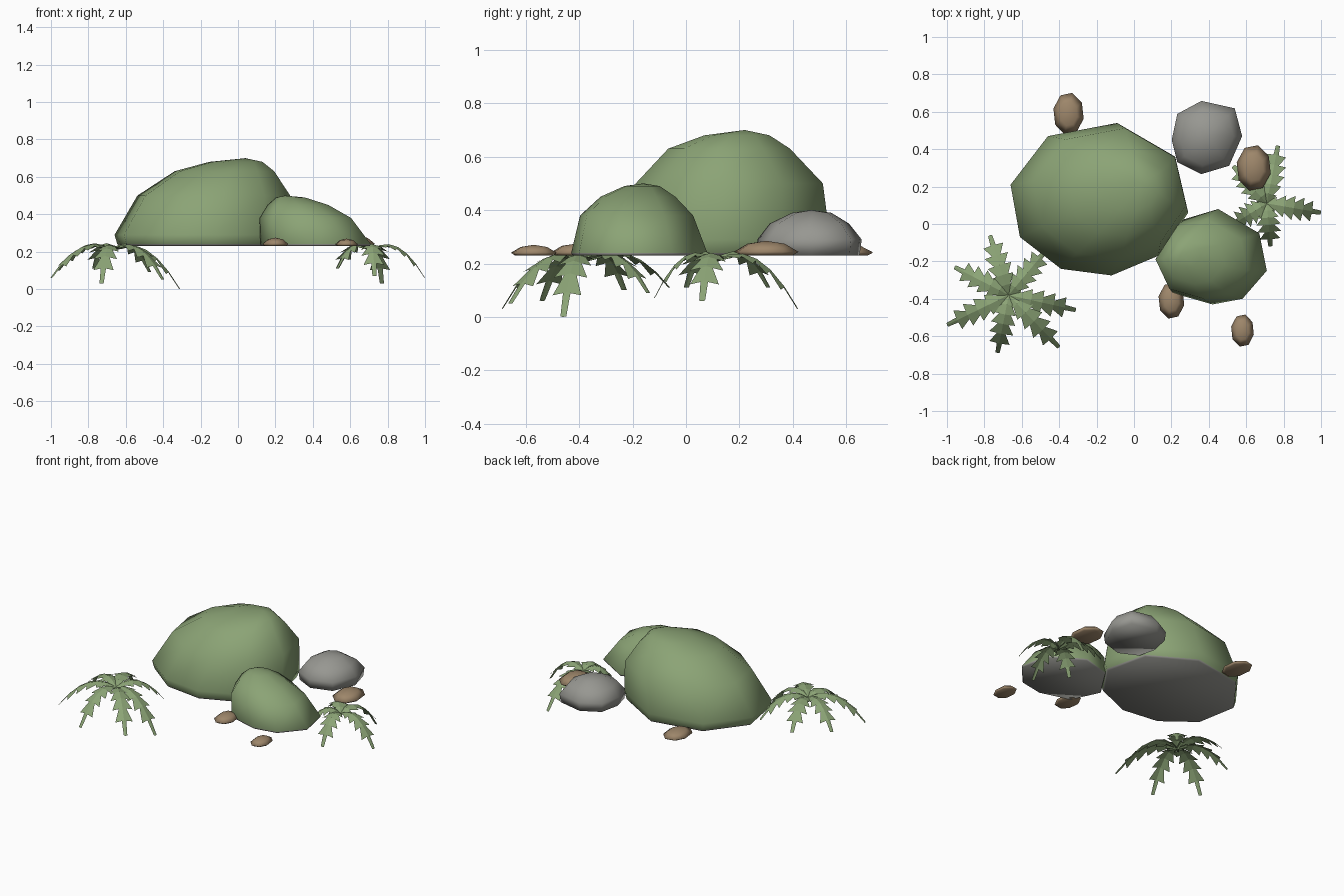
import bpy
import math
from mathutils import Vector

cube = bpy.data.objects.get("Cube")
if cube:
    bpy.data.objects.remove(cube, do_unlink=True)


def material(name, rgb):
    mat = bpy.data.materials.new(name)
    mat.use_nodes = True
    mat.diffuse_color = (*rgb, 1)
    mat.node_tree.nodes["Principled BSDF"].inputs["Base Color"].default_value = (*rgb, 1)
    return mat


moss = material("moss green", (0.26, 0.37, 0.18))
stone = material("stone grey", (0.31, 0.31, 0.285))
earth = material("pebble brown", (0.34, 0.24, 0.145))

GROUND = 0.23


def make_object(name, verts, faces, mats):
    mesh = bpy.data.meshes.new(name)
    mesh.from_pydata(verts, [], faces)
    for mat in mats:
        mesh.materials.append(mat)
    obj = bpy.data.objects.new(name, mesh)
    bpy.context.collection.objects.link(obj)
    mesh.shade_smooth()
    return obj


def rock(name, outline, centre, rings, top, mats):
    """Loft a plan outline (counter-clockwise) through rings of (z, scale, x, y)."""
    n = len(outline)
    verts = []
    for z, s, cx, cy in rings:
        verts += [(cx + s * (x - centre[0]), cy + s * (y - centre[1]), z) for x, y in outline]
    verts.append(top)
    faces = [tuple(reversed(range(n)))]
    for r in range(len(rings) - 1):
        for i in range(n):
            j = (i + 1) % n
            faces.append((r * n + i, r * n + j, (r + 1) * n + j, (r + 1) * n + i))
    last = (len(rings) - 1) * n
    faces += [(last + i, last + (i + 1) % n, len(verts) - 1) for i in range(n)]
    obj = make_object(name, verts, faces, mats)
    # bare stone on the underside of mossy rocks
    if len(mats) > 1:
        for poly in obj.data.polygons:
            if poly.center.z < GROUND + 0.008:
                poly.material_index = 1
    return obj


# Large mossy boulder, leaning back and to the left
rock("large_mossy_rock",
     [(0.29, 0.06), (0.22, 0.36), (-0.09, 0.54), (-0.46, 0.47), (-0.66, 0.21),
      (-0.61, -0.07), (-0.39, -0.24), (-0.12, -0.275), (0.13, -0.17)],
     (-0.18, 0.13),
     [(GROUND, 0.95, -0.18, 0.13), (0.24, 0.97, -0.18, 0.13), (0.29, 1, -0.18, 0.13),
      (0.50, 0.86, -0.125, 0.16), (0.63, 0.56, -0.07, 0.16), (0.68, 0.3, -0.01, 0.19)],
     (0.04, 0.22, 0.70), [moss, stone])

# Smaller mossy boulder
rock("small_mossy_rock",
     [(0.71, -0.25), (0.67, -0.05), (0.45, 0.08), (0.25, 0.02), (0.12, -0.18),
      (0.21, -0.37), (0.42, -0.43), (0.58, -0.40)],
     (0.415, -0.175),
     [(GROUND, 0.98, 0.415, -0.175), (0.24, 1, 0.415, -0.175), (0.38, 0.83, 0.36, -0.185),
      (0.45, 0.55, 0.32, -0.18), (0.49, 0.26, 0.28, -0.165)],
     (0.25, -0.16, 0.50), [moss, stone])

# Bare grey rock
rock("grey_rock",
     [(0.58, 0.47), (0.54, 0.62), (0.36, 0.66), (0.23, 0.59), (0.20, 0.45),
      (0.23, 0.33), (0.36, 0.265), (0.51, 0.31)],
     (0.39, 0.46),
     [(GROUND, 0.95, 0.39, 0.46), (0.29, 0.99, 0.39, 0.46), (0.35, 0.75, 0.39, 0.46),
      (0.39, 0.37, 0.39, 0.47)],
     (0.39, 0.47, 0.40), [stone])

# Pebbles: x, y, half width, half depth, height
pebbles = [(-0.35, 0.59, 0.08, 0.11, 0.045), (0.64, 0.30, 0.09, 0.12, 0.055),
           (0.20, -0.41, 0.068, 0.095, 0.045), (0.58, -0.57, 0.06, 0.085, 0.04)]
for k, (x, y, rx, ry, h) in enumerate(pebbles):
    ring = [(rx * math.cos(a), ry * math.sin(a))
            for a in (math.tau * (i + 0.5) / 8 + 0.15 for i in range(8))]
    rock(f"pebble_{k + 1}", ring, (0, 0),
         [(GROUND, 0.85, x, y), (GROUND + h * 0.25, 1.04, x, y), (GROUND + h * 0.8, 0.6, x, y)],
         (x, y, GROUND + h), [earth])


def fern(name, centre, tips, teeth=6):
    """Ring of drooping, saw-edged leaves from the centre to each tip."""
    verts, faces = [], []
    base = 0.21
    for tx, ty, tz in tips:
        run = Vector((tx - centre[0], ty - centre[1], 0))
        side = Vector((-run.y, run.x, 0)).normalized()

        def point(t, w):
            rise = 0.21
            z = base + rise * t + (tz - base - rise) * t * t - abs(w) * 0.3
            return Vector((*centre, z)) + run * t + side * w

        start = len(verts)
        step = 1 / teeth
        verts += [point(k * step, 0) for k in range(teeth + 1)]
        for sign in (1, -1):
            inner = len(verts)
            verts += [point(k * step, sign * 0.034 * min(1, 0.3 + 3 * k * step) * (1 - (k * step) ** 3))
                      for k in range(teeth)]
            verts.append(verts[start + teeth])
            for k in range(teeth):
                mid = (k + 0.5) * step
                half = 0.066 * math.sin(math.pi * (0.12 + 0.8 * mid)) ** 0.7
                outer = len(verts)
                quad = (start + k, inner + k, inner + k + 1, start + k + 1)
                tri = (inner + k, outer, inner + k + 1)
                if k == teeth - 1:
                    quad = quad[:2] + (start + teeth,)
                    tri = (inner + k, outer, start + teeth)
                verts.append(point((k + 0.95) * step, sign * half * (1 if k < teeth - 1 else 0.3)))
                for f in (quad, tri):
                    faces.append(f[::-1] if sign > 0 else f)
    obj = make_object(name, verts, faces, [moss])
    obj.data.shade_flat()
    return obj


fern("right_fern", (-0.67, -0.38),
     [(-0.77, -0.06, 0.11), (-0.47, -0.14, 0.09), (-0.31, -0.46, 0.0), (-0.40, -0.66, 0.05),
      (-0.73, -0.69, 0.03), (-1.0, -0.54, 0.06), (-0.96, -0.23, 0.1)])
fern("left_fern", (0.71, 0.11),
     [(0.77, 0.42, 0.03), (1.0, 0.06, 0.06), (0.73, -0.12, 0.07),
      (0.53, 0.0, 0.11), (0.53, 0.31, 0.11)])
